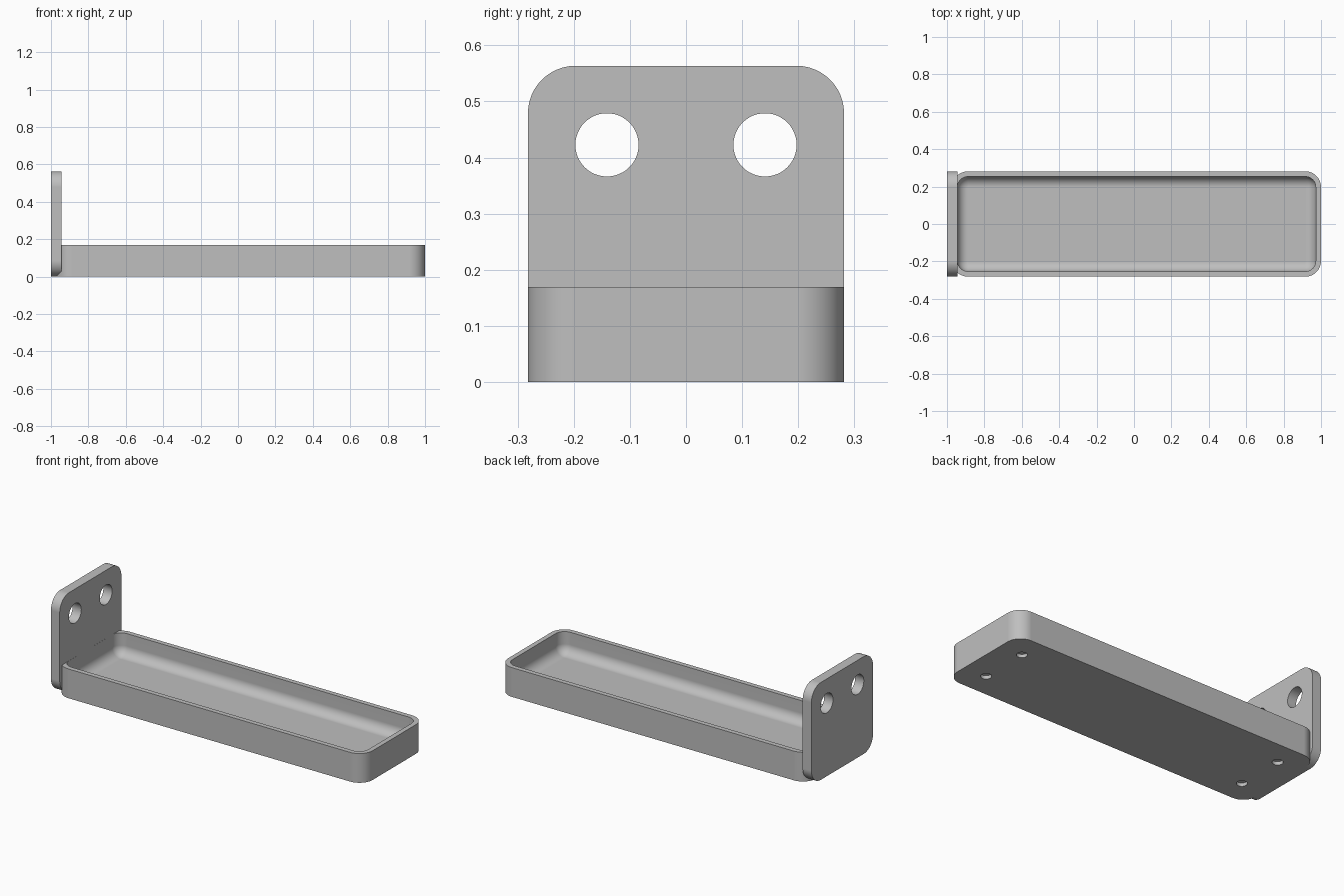
import bpy, bmesh, math
from mathutils import Vector, Matrix

cube = bpy.data.objects.get("Cube")
if cube:
    bpy.data.objects.remove(cube)

UNIT = 2 / 71                 # every size is a whole or half multiple of this
HALF_W = 10 * UNIT            # half the width
CENTRE_X = UNIT / 2           # tray centre
HALF_L = 35 * UNIT            # half the tray length
RIM_Z = 6 * UNIT
FLOOR_Z = 1.5 * UNIT
CORNER = 3 * UNIT
WALL = UNIT

grey = bpy.data.materials.new("plain grey")
grey.use_nodes = True
grey.diffuse_color = (0.52, 0.52, 0.52, 1)
grey.node_tree.nodes["Principled BSDF"].inputs["Base Color"].default_value = (0.52, 0.52, 0.52, 1)


def rounded_rect(half_a, half_b, radius, steps=12):
    """Counter-clockwise outline of a rounded rectangle."""
    points = []
    for quarter, (sa, sb) in enumerate([(1, 1), (-1, 1), (-1, -1), (1, -1)]):
        for i in range(steps + 1):
            angle = (quarter + i / steps) * math.pi / 2
            points.append((sa * (half_a - radius) + radius * math.cos(angle),
                           sb * (half_b - radius) + radius * math.sin(angle)))
    return points


def loft(name, rings):
    """Skin a stack of matching rings and cap both ends."""
    bm = bmesh.new()
    loops = [[bm.verts.new(p) for p in ring] for ring in rings]
    for low, high in zip(loops, loops[1:]):
        for i in range(len(low)):
            j = (i + 1) % len(low)
            bm.faces.new((low[i], low[j], high[j], high[i]))
    bm.faces.new(loops[0][::-1])
    bm.faces.new(loops[-1])
    bmesh.ops.recalc_face_normals(bm, faces=bm.faces)
    mesh = bpy.data.meshes.new(name)
    bm.to_mesh(mesh)
    bm.free()
    mesh.materials.append(grey)
    obj = bpy.data.objects.new(name, mesh)
    bpy.context.collection.objects.link(obj)
    return obj


def drill(obj, centres, radius, depth, axis):
    """Cut round holes, centred on the given points, along an axis."""
    bm = bmesh.new()
    turn = Vector((0, 0, 1)).rotation_difference(Vector(axis)).to_matrix().to_4x4()
    for centre in centres:
        bmesh.ops.create_cone(bm, cap_ends=True, segments=48, radius1=radius, radius2=radius,
                              depth=depth, matrix=Matrix.Translation(centre) @ turn)
    mesh = bpy.data.meshes.new("hole_cutter")
    bm.to_mesh(mesh)
    bm.free()
    mesh.materials.append(grey)
    cutter = bpy.data.objects.new("hole_cutter", mesh)
    cutter.hide_render = True
    bpy.context.collection.objects.link(cutter)
    cut = obj.modifiers.new("holes", 'BOOLEAN')
    cut.operation = 'DIFFERENCE'
    cut.solver = 'EXACT'
    cut.object = cutter
    bpy.context.view_layer.objects.active = obj
    bpy.ops.object.modifier_apply(modifier=cut.name)
    bpy.data.objects.remove(cutter)


def finish(obj):
    """Smooth the rounds, keep the edges crisp and the flats flat."""
    bpy.ops.object.select_all(action='DESELECT')
    obj.select_set(True)
    bpy.context.view_layer.objects.active = obj
    bpy.ops.object.shade_smooth_by_angle(angle=math.radians(30))
    weighted = obj.modifiers.new("flat_faces", 'WEIGHTED_NORMAL')
    weighted.keep_sharp = True


# Tray: outer wall, rim, then a cavity with a rounded foot
def tray_ring(inset, z):
    radius = max(CORNER - inset, 0.001)
    return [(CENTRE_X + x, y, z)
            for x, y in rounded_rect(HALF_L - inset, HALF_W - inset, radius)]


FILLET = 1.95 * UNIT
rings = [tray_ring(0, 0), tray_ring(0, RIM_Z), tray_ring(WALL, RIM_Z)]
for i in range(11):
    a = i / 10 * math.pi / 2
    rings.append(tray_ring(WALL + FILLET * (1 - math.cos(a)),
                           FLOOR_Z + FILLET * (1 - math.sin(a))))
tray = loft("tray", rings)

# Shallow foot recesses under the tray
feet = [(CENTRE_X + sx * 30 * UNIT, sy * 5 * UNIT, 0) for sx in (-1, 1) for sy in (-1, 1)]
drill(tray, feet, UNIT, 1.4 * UNIT, (0, 0, 1))
finish(tray)

# Upright mounting plate with two through holes
plate = loft("mounting_plate", [
    [(x, y, HALF_W + z) for y, z in rounded_rect(HALF_W, HALF_W, CORNER)]
    for x in (-1, -1 + 1.99 * UNIT)])
drill(plate, [(-1 + UNIT, s * 5 * UNIT, 15 * UNIT) for s in (-1, 1)],
      2 * UNIT, 6 * UNIT, (1, 0, 0))
finish(plate)
